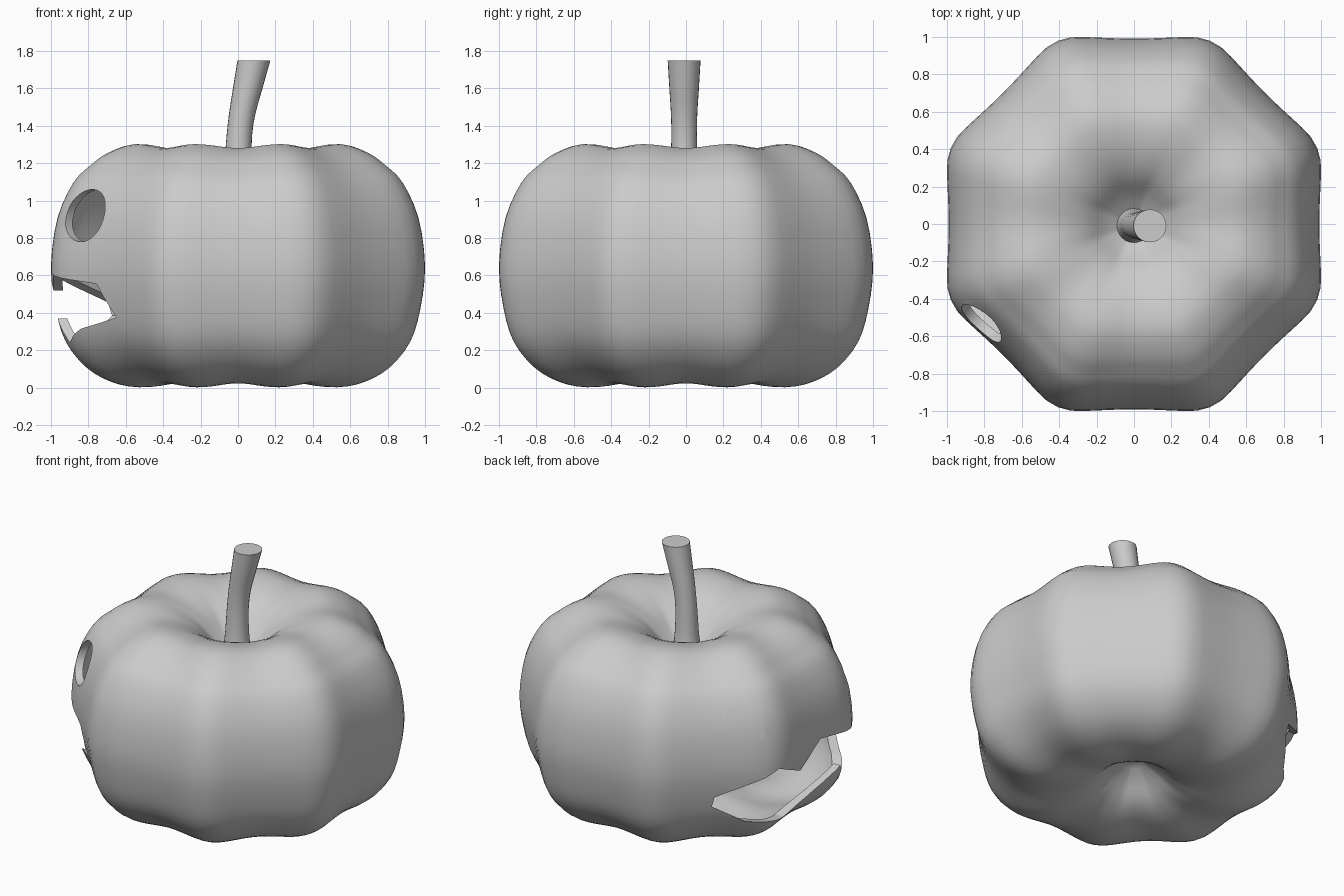
import bpy, bmesh
from math import cos, sin, pi, radians, sqrt
from mathutils import Vector, Matrix

if "Cube" in bpy.data.objects:
    bpy.data.objects.remove(bpy.data.objects["Cube"])

SEG = 96


def make_object(name, bm):
    bmesh.ops.recalc_face_normals(bm, faces=bm.faces)
    me = bpy.data.meshes.new(name)
    bm.to_mesh(me)
    bm.free()
    ob = bpy.data.objects.new(name, me)
    bpy.context.collection.objects.link(ob)
    return ob


def activate(ob):
    bpy.ops.object.select_all(action='DESELECT')
    ob.select_set(True)
    bpy.context.view_layer.objects.active = ob


def catmull(pts, n):
    """Smooth curve through a few control points."""
    p = [Vector(pts[0])] + [Vector(q) for q in pts] + [Vector(pts[-1])]
    out = []
    for i in range(1, len(p) - 2):
        for k in range(n):
            t = k / n
            a, b, c, d = p[i - 1:i + 3]
            out.append(0.5 * (2 * b + (c - a) * t + (2 * a - 5 * b + 4 * c - d) * t * t
                              + (3 * b - a - 3 * c + d) * t ** 3))
    return out + [p[-1]]


def bridge(bm, lower, upper):
    n = len(lower)
    for i in range(n):
        bm.faces.new((lower[i], lower[(i + 1) % n], upper[(i + 1) % n], upper[i]))


# Cross-section: octagon with softened corners, slightly hollow sides
def octagon(th):
    total = 0
    for k in range(-6, 7):
        a = (th + radians(k) + pi / 8) % (pi / 4) - pi / 8
        total += 1 / cos(a)
    return total / 13 - 0.006 * cos(8 * th)


angles = [2 * pi * i / SEG for i in range(SEG)]
shape = [octagon(a) for a in angles]
widest = max(f * cos(a) for f, a in zip(shape, angles))
shape = [f / widest for f in shape]

# Pumpkin body: lobed lathe with a dimple at both ends
profile = [(0.05, 0.23), (0.14, 0.17), (0.25, 0.075), (0.38, 0.02), (0.54, 0.002), (0.68, 0.03),
           (0.81, 0.105), (0.92, 0.24), (0.975, 0.42), (1.0, 0.65), (0.965, 0.91),
           (0.88, 1.10), (0.79, 1.19), (0.70, 1.255), (0.56, 1.302), (0.40, 1.275),
           (0.26, 1.20), (0.15, 1.09), (0.06, 1.02)]
bm = bmesh.new()
rings = []
for p in catmull(profile, 3):
    ring = []
    for a, f in zip(angles, shape):
        dip = 0.032 * (1 + cos(8 * a)) / 2 * min(1, p.x / 0.5)
        z = 0.65 + (p.y - 0.65) * (1 - dip)
        ring.append(bm.verts.new((p.x * f * cos(a), p.x * f * sin(a), z)))
    rings.append(ring)
for lo, hi in zip(rings, rings[1:]):
    bridge(bm, lo, hi)
for ring, z in ((rings[0], 0.24), (rings[-1], 1.0)):
    pole = bm.verts.new((0, 0, z))
    for i in range(SEG):
        bm.faces.new((ring[i], ring[(i + 1) % SEG], pole))
body = make_object("pumpkin_body", bm)

# Hollow shell
shell = body.modifiers.new("shell", 'SOLIDIFY')
shell.thickness = 0.05
shell.offset = -1

# Eye cutters: round holes square to the diagonal sides
cutters = []
for s in (1, -1):
    bm = bmesh.new()
    bmesh.ops.create_cone(bm, cap_ends=True, segments=32, radius1=0.14, radius2=0.14, depth=0.7)
    axis = Vector((-1, s, 0)).normalized()
    rot = axis.to_track_quat('Z', 'Y').to_matrix().to_4x4()
    bm.transform(Matrix.Translation((-0.82, s * 0.535, 0.92)) @ rot)
    cutters.append(make_object("eye_cutter", bm))

# Mouth cutter: jagged outline (y, z) pushed through the -x side
mouth = [(0.68, 0.455), (0.39, 0.62), (0.16, 0.52), (-0.05, 0.66), (-0.38, 0.60),
         (-0.64, 0.555), (-0.70, 0.375), (-0.50, 0.315), (-0.38, 0.24), (-0.31, 0.37),
         (0.19, 0.18), (0.50, 0.25), (0.68, 0.385)]
bm = bmesh.new()
near = [bm.verts.new((-1.3, y, z)) for y, z in mouth]
far = [bm.verts.new((-0.42, y, z)) for y, z in mouth]
bridge(bm, near, far)
bm.faces.new(near)
bm.faces.new(far[::-1])
cutters.append(make_object("mouth_cutter", bm))

for c in cutters:
    c.hide_render = True
    m = body.modifiers.new("cut", 'BOOLEAN')
    m.operation = 'DIFFERENCE'
    m.solver = 'EXACT'
    m.object = c
activate(body)
for m in list(body.modifiers):
    bpy.ops.object.modifier_apply(modifier=m.name)
for c in cutters:
    bpy.data.objects.remove(c)
activate(body)
bpy.ops.object.shade_smooth_by_angle(angle=radians(35))

# Stem: bent tube (x, z, radius), flaring at both ends
bm = bmesh.new()
rings = []
for x, z, r in catmull([(0, 0.97, 0.11), (0, 1.1, 0.08), (0.004, 1.3, 0.069), (0.02, 1.45, 0.07),
                        (0.052, 1.6, 0.079), (0.085, 1.75, 0.088)], 3):
    rings.append([bm.verts.new((x + r * cos(2 * pi * i / 24), -0.01 + r * sin(2 * pi * i / 24), z))
                  for i in range(24)])
for lo, hi in zip(rings, rings[1:]):
    bridge(bm, lo, hi)
bm.faces.new(rings[0][::-1])
bm.faces.new(rings[-1])
stem = make_object("stem", bm)
activate(stem)
bpy.ops.object.shade_smooth_by_angle(angle=radians(35))
